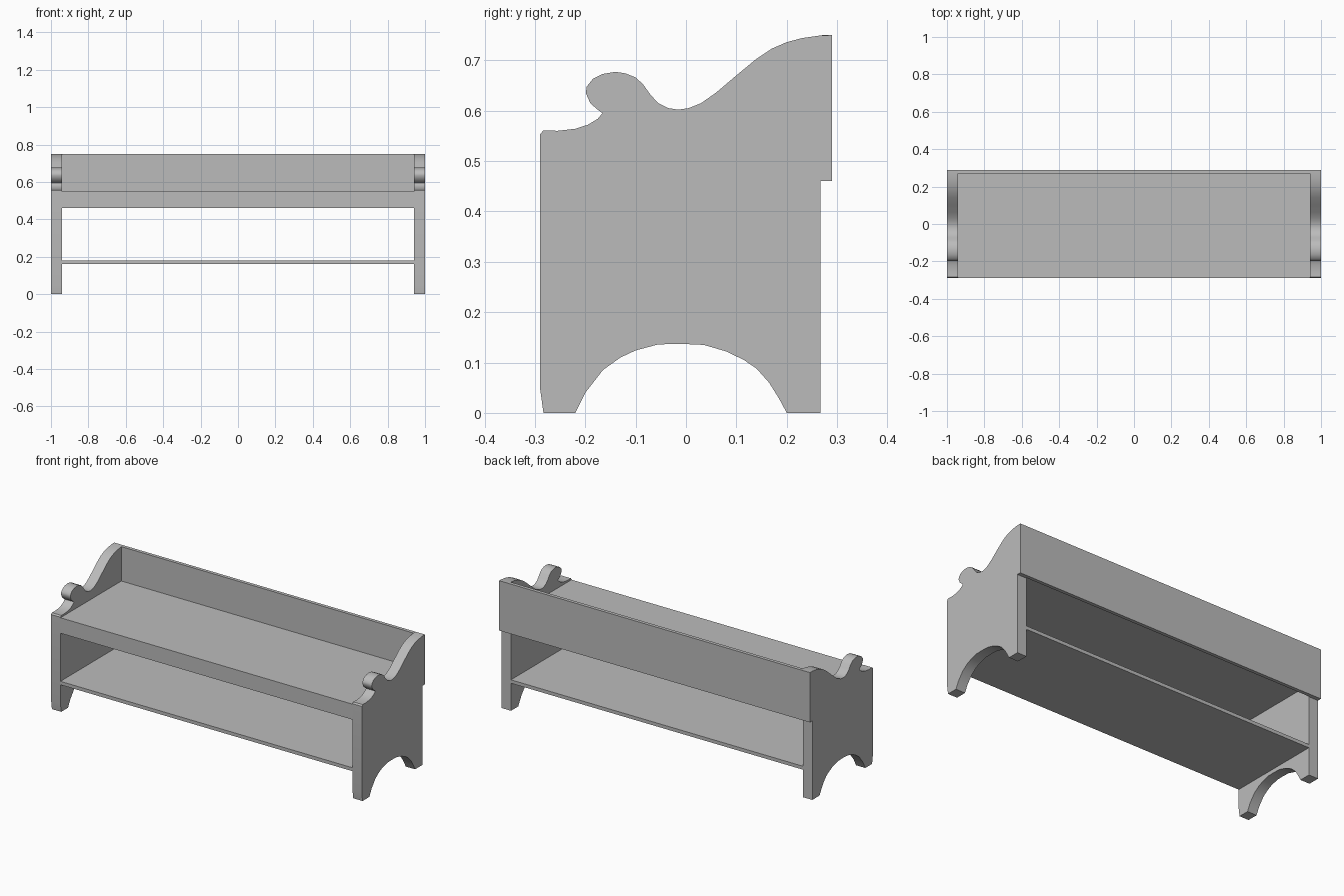
import bpy, bmesh, math

if "Cube" in bpy.data.objects:
    bpy.data.objects.remove(bpy.data.objects["Cube"])

wood = bpy.data.materials.new("plain_grey")
wood.diffuse_color = (0.5, 0.5, 0.5, 1)
wood.use_nodes = True
wood.node_tree.nodes["Principled BSDF"].inputs["Base Color"].default_value = wood.diffuse_color


def add_object(name, bm):
    bmesh.ops.recalc_face_normals(bm, faces=bm.faces)
    mesh = bpy.data.meshes.new(name)
    bm.to_mesh(mesh)
    bm.free()
    mesh.materials.append(wood)
    obj = bpy.data.objects.new(name, mesh)
    bpy.context.collection.objects.link(obj)
    return obj


def board(name, y0, y1, z0, z1, half=0.94):
    """Flat plank running across the bench between the end panels."""
    bm = bmesh.new()
    bmesh.ops.create_cube(bm, size=1)
    for v in bm.verts:
        v.co.x *= 2 * half
        v.co.y = y0 if v.co.y < 0 else y1
        v.co.z = z0 if v.co.z < 0 else z1
    return add_object(name, bm)


# Outline of an end panel in (y, z)
arch = [(-0.22, 0), (-0.2, 0.04), (-0.165, 0.085), (-0.13, 0.11), (-0.1, 0.124),
        (-0.055, 0.136), (-0.01, 0.137), (0.035, 0.135), (0.08, 0.122),
        (0.115, 0.105), (0.14, 0.088), (0.165, 0.06), (0.185, 0.028), (0.2, 0)]
back = [(0.267, 0), (0.267, 0.46), (0.29, 0.46)]
scroll = [(0.29, 0.75), (0.265, 0.749), (0.23, 0.744), (0.2, 0.736), (0.17, 0.723),
          (0.14, 0.703), (0.1, 0.67), (0.06, 0.636), (0.03, 0.615), (0.005, 0.605),
          (-0.015, 0.602), (-0.035, 0.605), (-0.055, 0.615), (-0.07, 0.631),
          (-0.085, 0.652), (-0.1, 0.666), (-0.12, 0.674), (-0.14, 0.677),
          (-0.165, 0.673), (-0.185, 0.663), (-0.197, 0.648), (-0.199, 0.635),
          (-0.19, 0.615), (-0.178, 0.604), (-0.166, 0.595), (-0.175, 0.584),
          (-0.195, 0.572), (-0.22, 0.564), (-0.255, 0.56), (-0.283, 0.561)]
front = [(-0.29, 0.553), (-0.29, 0.05), (-0.283, 0)]

# End panels
for name, x0, x1 in (("left_end_panel", -1, -0.94), ("right_end_panel", 0.94, 1)):
    bm = bmesh.new()
    face = bm.faces.new([bm.verts.new((x0, y, z)) for y, z in arch + back + scroll + front])
    new = bmesh.ops.extrude_face_region(bm, geom=[face])["geom"]
    for v in new:
        if isinstance(v, bmesh.types.BMVert):
            v.co.x = x1
    panel = add_object(name, bm)
    bpy.ops.object.select_all(action='DESELECT')
    panel.select_set(True)
    bpy.context.view_layer.objects.active = panel
    bpy.ops.object.shade_smooth_by_angle(angle=math.radians(35))

# Planks
board("back_board", 0.27, 0.29, 0.46, 0.75)
board("seat", -0.29, 0.27, 0.53, 0.55)
board("front_apron", -0.29, -0.268, 0.46, 0.53)
board("lower_shelf", -0.29, 0.267, 0.16, 0.18)
